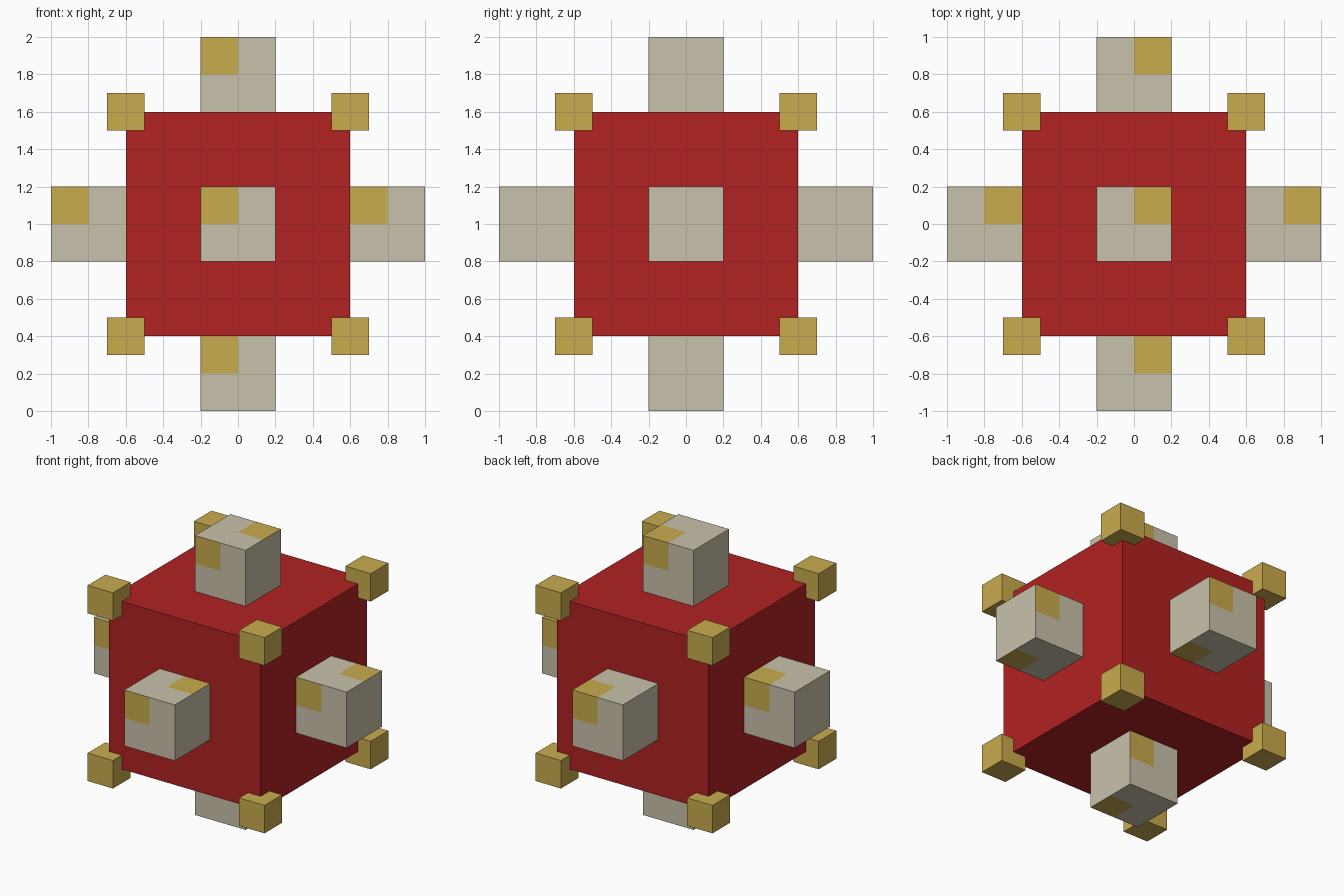
import bpy, bmesh
from itertools import product
from mathutils import Vector, Matrix

if "Cube" in bpy.data.objects:
    bpy.data.objects.remove(bpy.data.objects["Cube"])


def material(name, rgb):
    m = bpy.data.materials.new(name)
    m.diffuse_color = (*rgb, 1)
    m.use_nodes = True
    m.node_tree.nodes["Principled BSDF"].inputs["Base Color"].default_value = m.diffuse_color
    return m


red = material("red", (0.445, 0.016, 0.016))
gold = material("gold", (0.584, 0.407, 0.074))
cream = material("cream", (0.584, 0.539, 0.407))
CENTRE = Vector((0, 0, 1))


def cube(name, size, offset, mats, gold_rule=None):
    bm = bmesh.new()
    bmesh.ops.create_cube(bm, size=size)
    if gold_rule:
        # split each side into four squares and paint some of them
        bmesh.ops.subdivide_edges(bm, edges=bm.edges[:], cuts=1, use_grid_fill=True)
        bm.normal_update()
        for f in bm.faces:
            f.material_index = int(gold_rule(f.normal, f.calc_center_median()))
    mesh = bpy.data.meshes.new(name)
    bm.to_mesh(mesh)
    bm.free()
    for m in mats:
        mesh.materials.append(m)
    ob = bpy.data.objects.new(name, mesh)
    ob.location = CENTRE + Vector(offset)
    bpy.context.collection.objects.link(ob)
    return ob


def quarter_patch(n, c):
    """One gold quarter on the front, back, top and bottom sides."""
    if n.y < -0.5:
        return c.x < 0 and c.z > 0
    if n.y > 0.5:
        return c.x > 0 and c.z > 0
    if n.z > 0.5:
        return c.x > 0 and c.y > 0
    if n.z < -0.5:
        return c.x > 0 and c.y < 0
    return False


# Main body
cube("core", 1.2, (0, 0, 0), [red])

# One stud on each side of the body
for axis, sign in product(range(3), (-1, 1)):
    offset = [0, 0, 0]
    offset[axis] = 0.8 * sign
    cube("side_stud", 0.4, offset, [cream, gold], quarter_patch)

# Small cubes on the eight corners
for corner in product((-0.6, 0.6), repeat=3):
    cube("corner_cube", 0.2, corner, [gold])
